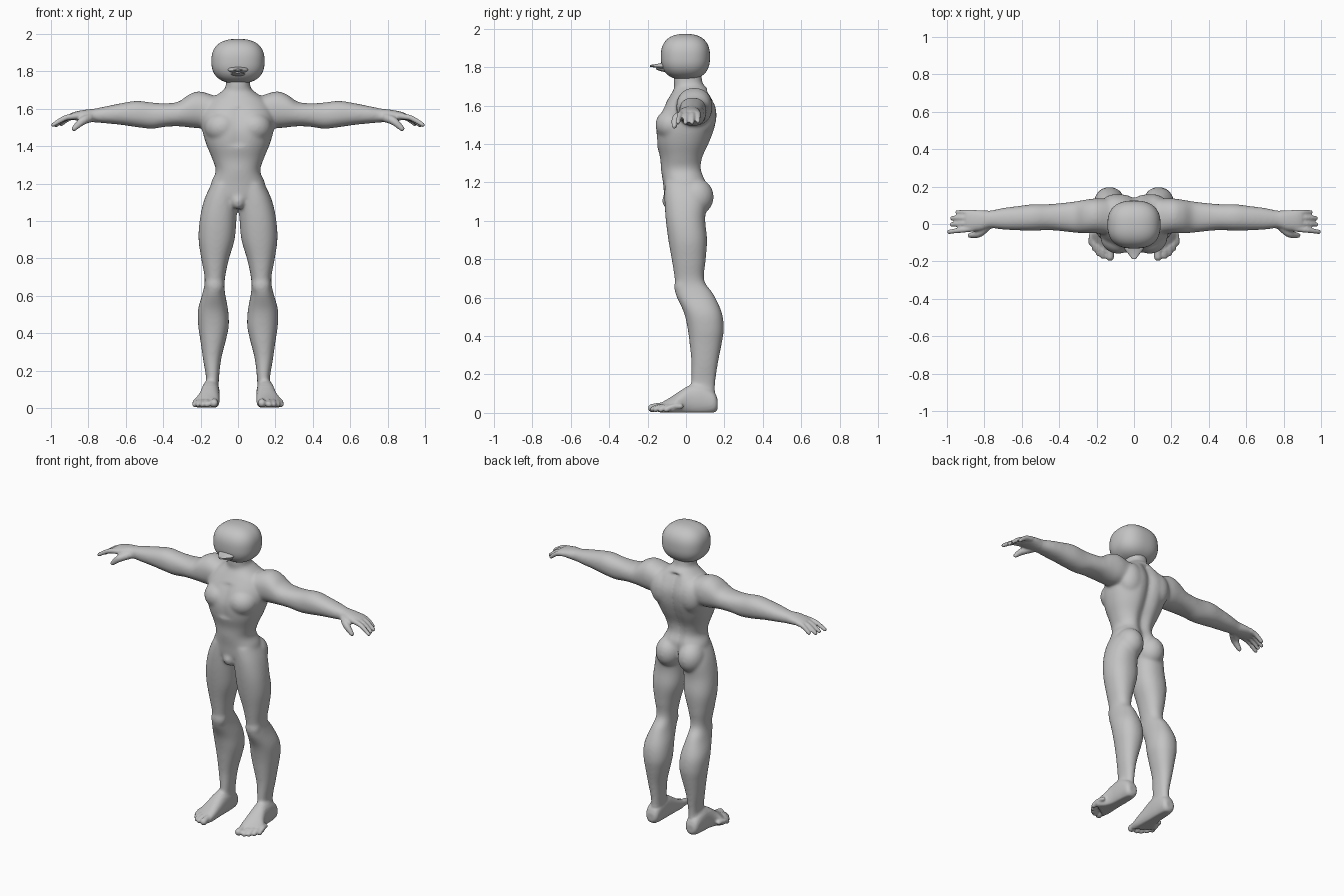
import bpy, bmesh, math
from mathutils import Vector, Matrix

if "Cube" in bpy.data.objects:
    bpy.data.objects.remove(bpy.data.objects["Cube"])

skin = bpy.data.materials.new("grey_skin")
skin.diffuse_color = (0.55, 0.55, 0.55, 1)
skin.use_nodes = True
skin.node_tree.nodes["Principled BSDF"].inputs["Base Color"].default_value = skin.diffuse_color


def spline(rows, steps=5):
    """Catmull-Rom interpolation through rows of numbers."""
    out = []
    for i in range(len(rows) - 1):
        a, b, c, d = (rows[max(i - 1, 0)], rows[i], rows[i + 1],
                      rows[min(i + 2, len(rows) - 1)])
        for k in range(steps):
            t = k / steps
            out.append([0.5 * (2 * q + (r - p) * t + (2 * p - 5 * q + 4 * r - s) * t * t
                               + (3 * q - p - 3 * r + s) * t ** 3)
                        for p, q, r, s in zip(a, b, c, d)])
    return out + [list(rows[-1])]


def loft(bm, rows, axis, side=1, n=40, power=0.9, shape=None):
    """Rows hold a position on the axis, then min/max of the other two axes."""
    rings = []
    for pos, u0, u1, v0, v1 in spline(rows):
        ring = []
        for k in range(n):
            a = 2 * math.pi * k / n
            c, s = math.cos(a), math.sin(a)
            u = (u0 + u1) / 2 + (u1 - u0) / 2 * math.copysign(abs(c) ** power, c)
            v = (v0 + v1) / 2 + (v1 - v0) / 2 * math.copysign(abs(s) ** power, s)
            p = {'X': (pos, u, v), 'Y': (u, pos, v), 'Z': (u, v, pos)}[axis]
            p = Vector(shape(*p) if shape else p)
            p.x *= side
            ring.append(bm.verts.new(p))
        rings.append(ring)
    for a, b in zip(rings, rings[1:]):
        for k in range(n):
            bm.faces.new((a[k], a[(k + 1) % n], b[(k + 1) % n], b[k]))
    bm.faces.new(rings[0])
    bm.faces.new(rings[-1])


def blob(bm, center, radii, side=1, div=3):
    m = Matrix.Translation((center[0] * side, center[1], center[2])) @ Matrix.Diagonal((*radii, 1))
    bmesh.ops.create_icosphere(bm, subdivisions=div, radius=1, matrix=m)


def digit(bm, points, side):
    """Finger or toe: rows of x, y, z, radius."""
    for x, y, z, r in spline(points, 9):
        blob(bm, (x, y, z), (r, r, r), side, 2)


def finish(bm, name):
    bmesh.ops.recalc_face_normals(bm, faces=bm.faces)
    for f in bm.faces:
        f.smooth = True
    me = bpy.data.meshes.new(name)
    bm.to_mesh(me)
    bm.free()
    me.materials.append(skin)
    ob = bpy.data.objects.new(name, me)
    bpy.context.collection.objects.link(ob)
    return ob


# Torso and neck, with a spine groove and a shallow chest cleft
def torso_shape(x, y, z):
    g = math.exp(-(x / 0.035) ** 2)
    if y > 0 and z < 1.68:
        y -= 0.028 * g
    elif y < 0 and 1.40 < z < 1.6:
        y += 0.012 * g
    return x, y, z


body = bmesh.new()
torso = [(1.07, .05, -.09, .07), (1.13, .14, -.112, .10), (1.20, .145, -.12, .11),
         (1.265, .119, -.13, .09), (1.33, .137, -.135, .095), (1.41, .17, -.155, .13),
         (1.49, .192, -.158, .158), (1.57, .195, -.13, .165), (1.64, .16, -.09, .14),
         (1.69, .09, -.062, .11), (1.72, .066, -.064, .086), (1.79, .066, -.064, .08)]
loft(body, [(z, -w, w, a, b) for z, w, a, b in torso], 'Z', shape=torso_shape)
blob(body, (0, -.085, 1.105), (.04, .04, .045))

leg = [(1.20, .0, .14, -.11, .09), (1.115, .0, .18, -.112, .11), (1.01, .008, .204, -.106, .10),
       (.90, .018, .211, -.092, .11), (.79, .05, .195, -.073, .102), (.69, .07, .178, -.058, .095),
       (.62, .070, .188, -.055, .142), (.525, .053, .214, -.012, .186), (.44, .049, .213, .008, .197),
       (.365, .064, .202, .018, .187), (.26, .09, .187, .028, .167), (.15, .102, .17, .026, .152),
       (.05, .105, .175, .03, .15)]
arm = [(.10, -.06, .13, 1.50, 1.66), (.20, -.05, .137, 1.495, 1.692), (.26, -.05, .13, 1.50, 1.677),
       (.32, -.046, .12, 1.506, 1.637), (.39, -.038, .112, 1.503, 1.629), (.46, -.033, .106, 1.493, 1.633),
       (.54, -.036, .106, 1.501, 1.642), (.62, -.034, .096, 1.513, 1.63), (.70, -.03, .086, 1.521, 1.614),
       (.77, -.022, .072, 1.527, 1.6), (.82, -.036, .074, 1.532, 1.594), (.87, -.037, .074, 1.538, 1.584),
       (.90, -.03, .068, 1.545, 1.573)]
foot = [(.165, .12, .17, .02, .07), (.145, .102, .188, .0, .11), (.08, .098, .194, -.01, .15),
        (.02, .098, .198, -.01, .145), (-.04, .098, .212, -.01, .108), (-.09, .10, .232, -.01, .075),
        (-.13, .108, .24, -.005, .052)]
# Fingers: base y, tip x, tip y, tip z
fingers = [(-.024, .989, -.042, 1.513), (.005, .975, -.003, 1.512),
           (.033, .972, .032, 1.512), (.06, .945, .063, 1.518)]
# Toes: tip x, tip y, radius
toes = [(.128, -.176, .023), (.165, -.171, .017), (.190, -.157, .016), (.212, -.132, .015), (.23, -.102, .015)]


def foot_shape(x, y, z):
    if y < 0:  # toe line slants back toward the small toe
        y += (x - .15) * .7 * (-y / .13)
    return x, y, max(z, 0.002)


for s in (1, -1):
    loft(body, leg, 'Z', s)
    loft(body, arm, 'X', s)
    loft(body, foot, 'Y', s, shape=foot_shape)
    blob(body, (.081, .053, 1.125), (.083, .092, .098), s)    # buttock
    blob(body, (.085, -.07, 1.50), (.095, .09, .085), s)      # chest muscle
    blob(body, (.10, .085, 1.55), (.085, .075, .11), s)       # shoulder blade
    blob(body, (.125, -.02, .655), (.05, .042, .06), s)       # knee
    for by, tx, ty, tz in fingers:
        digit(body, [(.86, by, 1.561, .018), ((.86 + tx) / 2, (by + ty) / 2, 1.55, .0155),
                     (tx, ty, tz, .0125)], s)
    digit(body, [(.78, -.005, 1.555, .026), (.83, -.05, 1.535, .023), (.877, -.061, 1.493, .0145)], s)
    for tx, ty, r in toes:
        digit(body, [(.165 + (tx - .165) * .85, ty + .075, .034, r), (tx, ty + .03, .032, r * .9),
                     (tx, ty, r + .002, r)], s)

# Fuse the body parts into one skin, then soften all but hands and feet
raw = finish(body, "body_parts")
mod = raw.modifiers.new("fuse", 'REMESH')
mod.mode = 'VOXEL'
mod.voxel_size = 0.0065
mod.use_smooth_shade = True
fused = bpy.data.meshes.new_from_object(raw.evaluated_get(bpy.context.evaluated_depsgraph_get()))
bpy.data.objects.remove(raw)
bm = bmesh.new()
bm.from_mesh(fused)
soft = [v for v in bm.verts if abs(v.co.x) < .78 and v.co.z > .12]
for i in range(14):
    bmesh.ops.smooth_vert(bm, verts=bm.verts if i < 2 else soft, factor=0.5,
                          use_axis_x=True, use_axis_y=True, use_axis_z=True)
finish(bm, "body")

# Head: rounded box-like ball
bm = bmesh.new()
bmesh.ops.create_uvsphere(bm, u_segments=48, v_segments=32, radius=1)
for v in bm.verts:
    d = v.co.normalized()
    k = sum(abs(c) ** 2.5 for c in d) ** (-1 / 2.5)
    v.co = Vector((d.x * .142, d.y * .128, d.z * .119)) * k + Vector((0, -.003, 1.854))
finish(bm, "head")

# Beak: upper and lower bill
bm = bmesh.new()
loft(bm, [(-.09, -.055, .055, 1.788, 1.835), (-.13, -.052, .052, 1.793, 1.822),
          (-.16, -.03, .03, 1.798, 1.815), (-.187, -.01, .01, 1.802, 1.812)], 'Y', n=24)
finish(bm, "upper_bill")
bm = bmesh.new()
loft(bm, [(-.09, -.04, .04, 1.772, 1.795), (-.13, -.035, .035, 1.779, 1.795),
          (-.155, -.015, .015, 1.788, 1.796)], 'Y', n=24)
finish(bm, "lower_bill")
